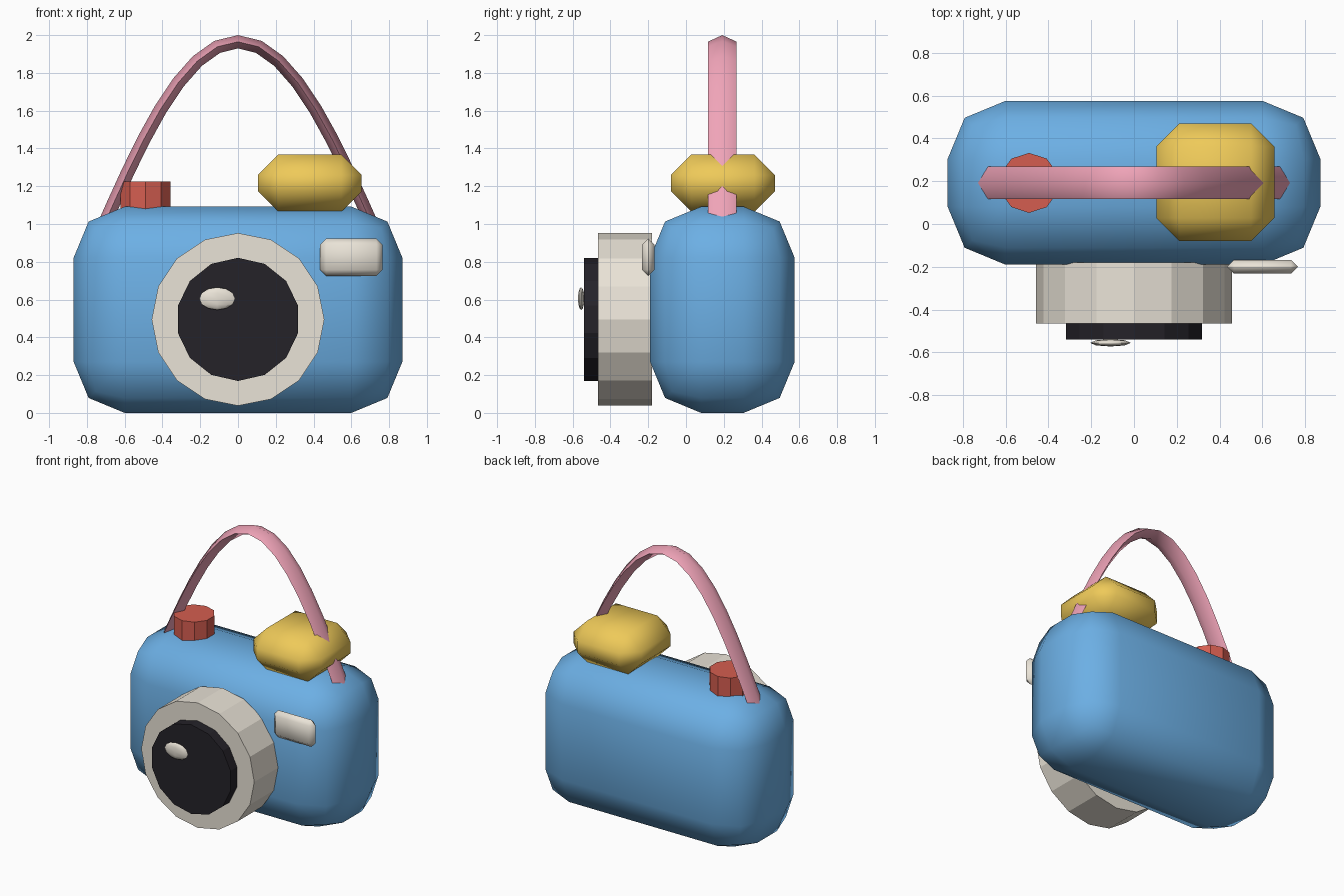
import bpy, bmesh, math
from mathutils import Vector, Matrix
from mathutils.geometry import interpolate_bezier

if "Cube" in bpy.data.objects:
    bpy.data.objects.remove(bpy.data.objects["Cube"])


def material(name, rgb):
    m = bpy.data.materials.new(name)
    m.diffuse_color = (*rgb, 1)
    m.use_nodes = True
    m.node_tree.nodes["Principled BSDF"].inputs["Base Color"].default_value = m.diffuse_color
    return m


BLUE = material("blue", (0.15, 0.43, 0.78))
CREAM = material("cream", (0.82, 0.77, 0.68))
BLACK = material("black", (0.018, 0.016, 0.022))
YELLOW = material("yellow", (0.86, 0.59, 0.10))
RED = material("red", (0.66, 0.11, 0.08))
PINK = material("pink", (0.87, 0.37, 0.48))


def finish(bm, name, mat, angle):
    bmesh.ops.recalc_face_normals(bm, faces=bm.faces)
    mesh = bpy.data.meshes.new(name)
    bm.to_mesh(mesh)
    bm.free()
    mesh.materials.append(mat)
    obj = bpy.data.objects.new(name, mesh)
    bpy.context.collection.objects.link(obj)
    bpy.ops.object.select_all(action='DESELECT')
    obj.select_set(True)
    bpy.context.view_layer.objects.active = obj
    bpy.ops.object.shade_smooth_by_angle(angle=math.radians(angle))
    return obj


def rounded_box(name, lo, hi, radius, segments, mat):
    lo, hi = Vector(lo), Vector(hi)
    bm = bmesh.new()
    bmesh.ops.create_cube(bm, size=1)
    bmesh.ops.scale(bm, vec=hi - lo, verts=bm.verts)
    bmesh.ops.translate(bm, vec=(lo + hi) / 2, verts=bm.verts)
    bmesh.ops.bevel(bm, geom=bm.edges[:], offset=radius, segments=segments,
                    profile=0.5, affect='EDGES')
    return finish(bm, name, mat, 60)


def cylinder(name, start, end, radius, sides, mat, up):
    # prism from start to end with one vertex pointing along up
    start, axis, up = Vector(start), Vector(end) - Vector(start), Vector(up)
    side = axis.normalized().cross(up)
    bm = bmesh.new()
    ring = []
    for i in range(sides):
        a = math.tau * i / sides
        ring.append(bm.verts.new(start + radius * (up * math.cos(a) + side * math.sin(a))))
    face = bm.faces.new(ring)
    out = bmesh.ops.extrude_face_region(bm, geom=[face], use_keep_orig=True)
    bmesh.ops.translate(bm, vec=axis, verts=[v for v in out["geom"]
                                             if isinstance(v, bmesh.types.BMVert)])
    return finish(bm, name, mat, 20)


# Body, flash housing and viewfinder window
rounded_box("body", (-0.87, -0.19, 0), (0.87, 0.575, 1.092), 0.27, 2, BLUE)
rounded_box("flash_housing", (0.105, -0.08, 1.065), (0.655, 0.47, 1.367), 0.108, 1, YELLOW)
rounded_box("viewfinder", (0.435, -0.232, 0.725), (0.765, -0.167, 0.922), 0.032, 1, CREAM)

# Lens barrel, glass and shutter button
cylinder("lens_barrel", (0, -0.18, 0.495), (0, -0.465, 0.495), 0.457, 16, CREAM, (0, 0, 1))
cylinder("lens_glass", (0, -0.45, 0.495), (0, -0.54, 0.495), 0.326, 14, BLACK, (0, 0, 1))
cylinder("shutter_button", (-0.49, 0.192, 1.07), (-0.49, 0.192, 1.225), 0.14, 10, RED, (0, 1, 0))

# Glint on the lens
bm = bmesh.new()
bmesh.ops.create_uvsphere(bm, u_segments=8, v_segments=6, radius=1,
                          matrix=Matrix.Translation((-0.11, -0.555, 0.605))
                          @ Matrix.Diagonal((0.095, 0.017, 0.06, 1)))
finish(bm, "lens_glint", CREAM, 60)

# Strap: flat diamond section swept along an arch
half = interpolate_bezier(Vector((-0.73, 0.192, 0.95)), Vector((-0.55, 0.192, 1.35)),
                          Vector((-0.3, 0.192, 1.965)), Vector((0, 0.192, 1.965)), 9)
path = half + [Vector((-p.x, p.y, p.z)) for p in reversed(half[:-1])]
bm = bmesh.new()
rings = []
for i, p in enumerate(path):
    tangent = (path[min(i + 1, len(path) - 1)] - path[max(i - 1, 0)]).normalized()
    across = Vector((0, 1, 0))
    normal = tangent.cross(across)
    rings.append([bm.verts.new(p + across * u + normal * v)
                  for u, v in ((0.076, 0), (0, 0.035), (-0.076, 0), (0, -0.035))])
for a, b in zip(rings, rings[1:]):
    for k in range(4):
        bm.faces.new((a[k], a[(k + 1) % 4], b[(k + 1) % 4], b[k]))
bm.faces.new(rings[0])
bm.faces.new(rings[-1])
finish(bm, "strap", PINK, 60)
